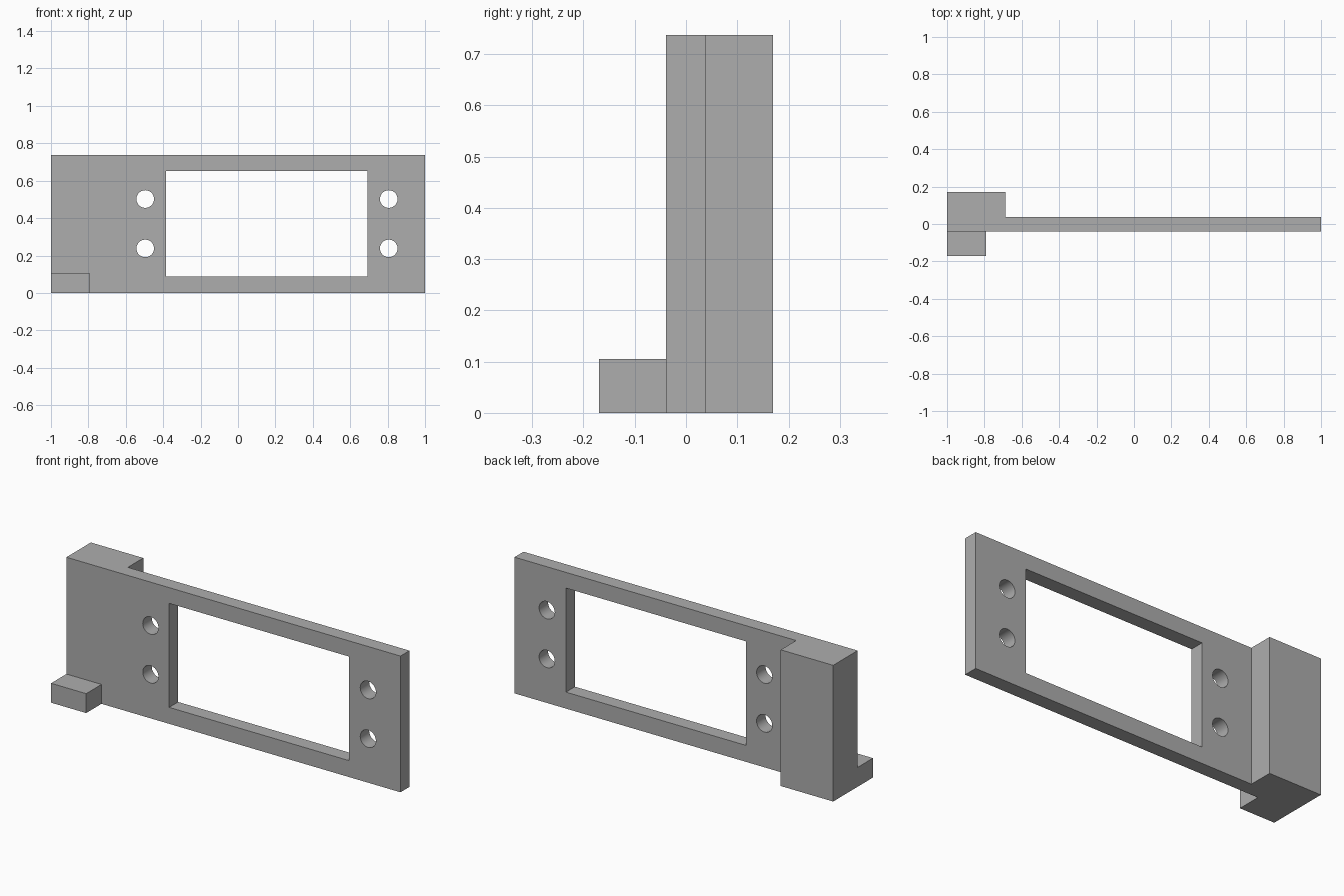
import bpy
import bmesh
import math

if "Cube" in bpy.data.objects:
    bpy.data.objects.remove(bpy.data.objects["Cube"], do_unlink=True)

grey = bpy.data.materials.new("plain_grey")
grey.use_nodes = True
colour = (0.42, 0.42, 0.42, 1)
grey.diffuse_color = colour
grey.node_tree.nodes["Principled BSDF"].inputs["Base Color"].default_value = colour

FRONT, BACK, HEIGHT = -0.039, 0.038, 0.737


def prism(name, profile, bottom, top):
    """Extrude a flat xy outline between two heights."""
    bm = bmesh.new()
    face = bm.faces.new([bm.verts.new((x, y, bottom)) for x, y in profile])
    ext = bmesh.ops.extrude_face_region(bm, geom=[face])
    moved = [v for v in ext["geom"] if isinstance(v, bmesh.types.BMVert)]
    bmesh.ops.translate(bm, verts=moved, vec=(0, 0, top - bottom))
    bmesh.ops.recalc_face_normals(bm, faces=bm.faces)
    mesh = bpy.data.meshes.new(name)
    bm.to_mesh(mesh)
    bm.free()
    mesh.materials.append(grey)
    obj = bpy.data.objects.new(name, mesh)
    bpy.context.collection.objects.link(obj)
    return obj


def box(name, x0, x1, y0, y1, z0, z1):
    return prism(name, [(x0, y0), (x1, y0), (x1, y1), (x0, y1)], z0, z1)


def combine(target, tool, operation):
    """Apply a boolean and discard the tool object."""
    mod = target.modifiers.new(operation.lower(), "BOOLEAN")
    mod.operation = operation
    mod.solver = "EXACT"
    mod.object = tool
    bpy.ops.object.select_all(action="DESELECT")
    bpy.context.view_layer.objects.active = target
    target.select_set(True)
    bpy.ops.object.modifier_apply(modifier=mod.name)
    bpy.data.objects.remove(tool, do_unlink=True)


# Thin plate with the thick end block
bracket = prism("mounting_bracket", [
    (-1, FRONT), (1, FRONT), (1, BACK), (-0.686, BACK), (-0.686, 0.17), (-1, 0.17),
], 0, HEIGHT)

# Small foot at the front corner
foot = box("foot", -1, -0.79, -0.17, 0, 0, 0.105)
combine(bracket, foot, "UNION")

# Rectangular window
window = box("window_cutter", -0.385, 0.692, -0.1, 0.1, 0.089, 0.652)
combine(bracket, window, "DIFFERENCE")

# Screw holes on both sides of the window
for x in (-0.496, 0.806):
    for z in (0.238, 0.502):
        bpy.ops.mesh.primitive_cylinder_add(
            vertices=48, radius=0.047, depth=0.3,
            location=(x, 0, z), rotation=(math.pi / 2, 0, 0))
        hole = bpy.context.object
        hole.data.materials.append(grey)
        combine(bracket, hole, "DIFFERENCE")

bpy.ops.object.shade_smooth_by_angle(angle=math.radians(30))
